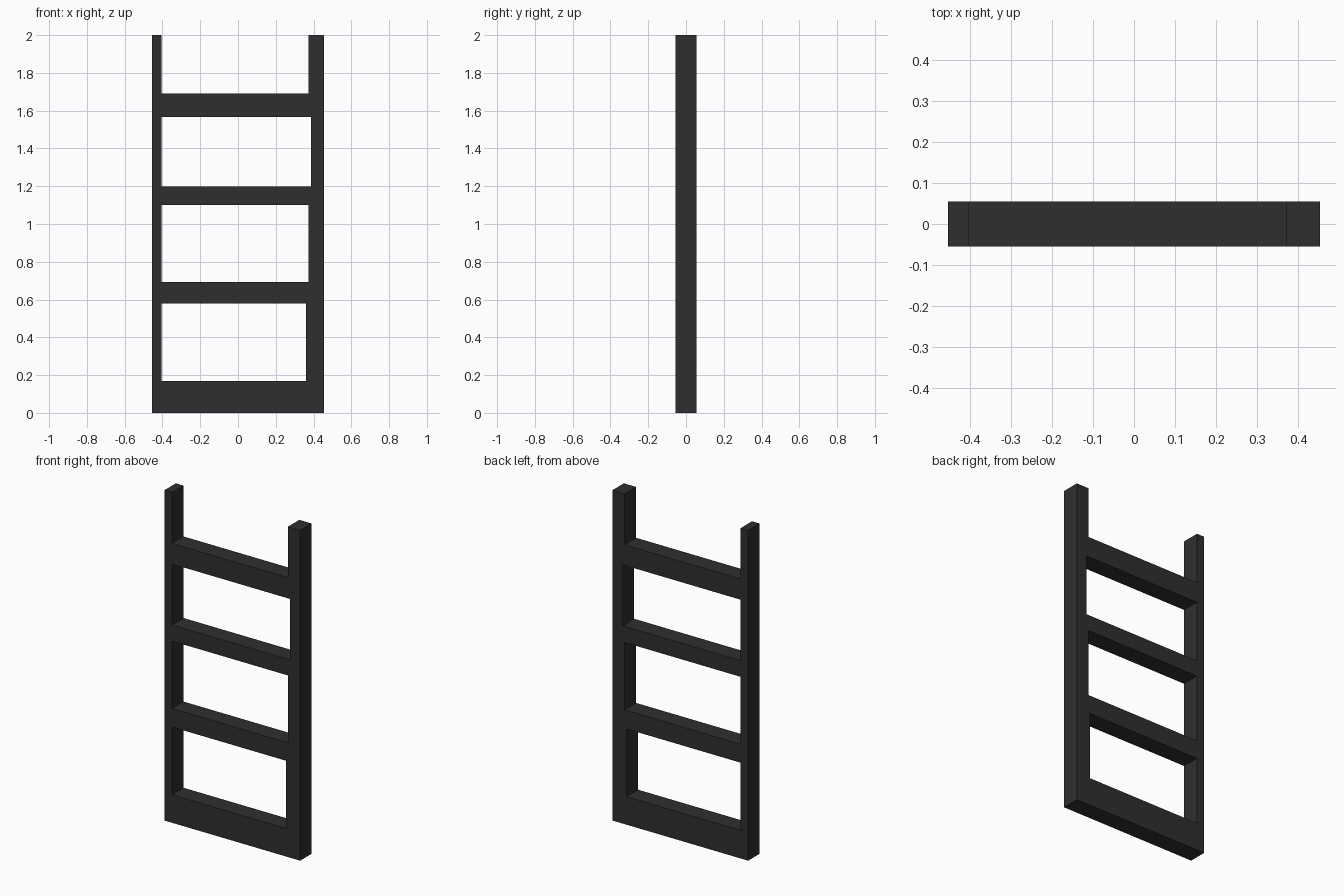
import bpy
from math import radians

cube = bpy.data.objects.get("Cube")
if cube:
    bpy.data.objects.remove(cube, do_unlink=True)

HALF_WIDTH, HALF_DEPTH, HEIGHT = 0.455, 0.055, 2.0
INNER_RIGHT = -0.404

charcoal = bpy.data.materials.new("charcoal")
charcoal.use_nodes = True
colour = (0.028, 0.028, 0.028, 1)
charcoal.diffuse_color = colour
charcoal.node_tree.nodes["Principled BSDF"].inputs["Base Color"].default_value = colour

# Frame profile, drawn flat and extruded
profile = bpy.data.curves.new("ladder_frame", "CURVE")
profile.dimensions = "2D"
profile.fill_mode = "BOTH"
profile.extrude = HALF_DEPTH


def add_loop(points):
    """Add one closed straight-edged loop to the profile."""
    spline = profile.splines.new("POLY")
    spline.points.add(len(points) - 1)
    for point, (x, z) in zip(spline.points, points):
        point.co = (x, z, 0, 1)
    spline.use_cyclic_u = True


# Outline: two posts rising above the top rung
top_rung, left_post = 1.692, 0.372
add_loop([(-HALF_WIDTH, 0), (HALF_WIDTH, 0), (HALF_WIDTH, HEIGHT),
          (left_post, HEIGHT), (left_post, top_rung),
          (INNER_RIGHT, top_rung), (INNER_RIGHT, HEIGHT), (-HALF_WIDTH, HEIGHT)])

# Openings between rungs: bottom, top, inner edge of the left post
for low, high, edge in [(0.17, 0.58, 0.36), (0.692, 1.10, 0.372), (1.198, 1.567, 0.386)]:
    add_loop([(INNER_RIGHT, low), (INNER_RIGHT, high), (edge, high), (edge, low)])

# Stand the frame upright as a mesh
frame = bpy.data.objects.new("ladder_frame", profile)
bpy.context.collection.objects.link(frame)
frame.rotation_euler.x = radians(90)
bpy.ops.object.select_all(action="DESELECT")
frame.select_set(True)
bpy.context.view_layer.objects.active = frame
bpy.ops.object.convert(target="MESH")
frame = bpy.context.object
bpy.ops.object.transform_apply(location=False, rotation=True, scale=False)

# Weld the seams, merge flat triangles and face outward
bpy.ops.object.mode_set(mode="EDIT")
bpy.ops.mesh.select_all(action="SELECT")
bpy.ops.mesh.remove_doubles(threshold=0.0001)
bpy.ops.mesh.normals_make_consistent(inside=False)
bpy.ops.mesh.tris_convert_to_quads()
bpy.ops.object.mode_set(mode="OBJECT")
bpy.ops.object.shade_flat()
frame.data.materials.clear()
frame.data.materials.append(charcoal)
